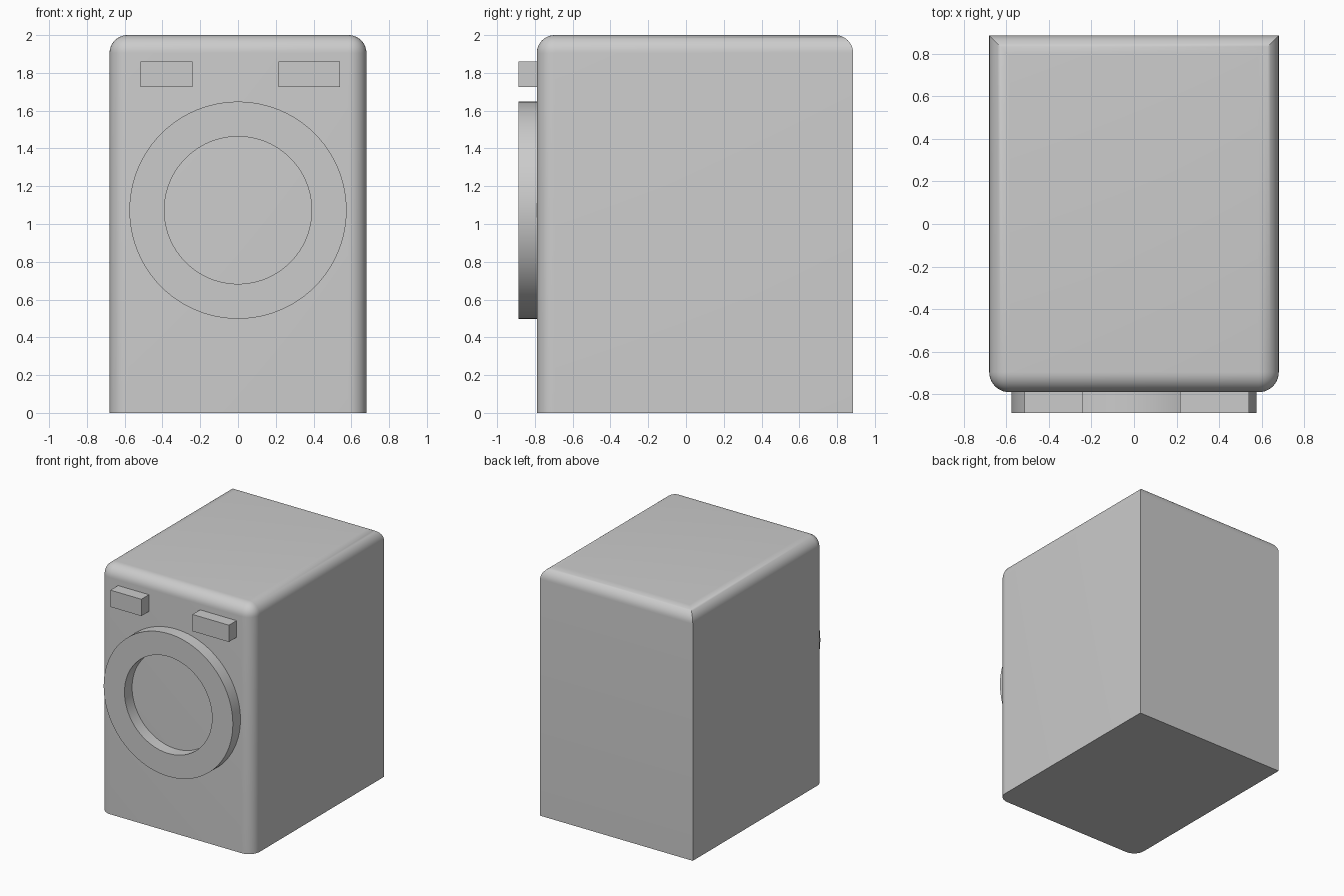
import bpy
import bmesh
from math import pi, radians
from mathutils import Matrix, Vector

cube = bpy.data.objects.get("Cube")
if cube:
    bpy.data.objects.remove(cube, do_unlink=True)

grey = bpy.data.materials.new("plain grey")
grey.use_nodes = True
COLOUR = (0.6, 0.6, 0.6, 1)
grey.diffuse_color = COLOUR
grey.node_tree.nodes["Principled BSDF"].inputs["Base Color"].default_value = COLOUR

FRONT, BACK, PROUD = -0.79, 0.885, -0.887


def finish(name, bm, smooth=False):
    bmesh.ops.recalc_face_normals(bm, faces=bm.faces[:])
    mesh = bpy.data.meshes.new(name)
    bm.to_mesh(mesh)
    bm.free()
    mesh.materials.append(grey)
    obj = bpy.data.objects.new(name, mesh)
    bpy.context.collection.objects.link(obj)
    if smooth:
        bpy.ops.object.select_all(action='DESELECT')
        obj.select_set(True)
        bpy.context.view_layer.objects.active = obj
        bpy.ops.object.shade_smooth_by_angle(angle=radians(35))
    return obj


def box(low, high):
    bm = bmesh.new()
    low, high = Vector(low), Vector(high)
    size = Matrix.Diagonal((high - low).to_4d())
    bmesh.ops.create_cube(bm, size=1, matrix=Matrix.Translation((low + high) / 2) @ size)
    return bm


# Cabinet: top edges and front uprights rounded, back uprights and base sharp
bm = box((-0.68, FRONT, 0), (0.68, BACK, 2))
rounded = []
for e in bm.edges:
    mid = (e.verts[0].co + e.verts[1].co) / 2
    on_top = mid.z > 1.9
    front_upright = abs(mid.z - 1) < 0.1 and mid.y < FRONT + 0.1
    if on_top or front_upright:
        rounded.append(e)
bmesh.ops.bevel(bm, geom=rounded, offset=0.095, offset_type='OFFSET',
                segments=10, profile=0.5, affect='EDGES')
finish("cabinet", bm, smooth=True)

# Door ring: rectangular section spun about the door axis
bm = bmesh.new()
section = [(0.39, FRONT + 0.01), (0.39, PROUD), (0.575, PROUD), (0.575, FRONT + 0.01)]
verts = [bm.verts.new((r, y, 1.073)) for r, y in section]
edges = [bm.edges.new((verts[i], verts[(i + 1) % 4])) for i in range(4)]
bmesh.ops.spin(bm, geom=verts + edges, cent=(0, 0, 1.073), axis=(0, 1, 0),
               angle=2 * pi, steps=96, use_merge=True)
bmesh.ops.remove_doubles(bm, verts=bm.verts[:], dist=0.0005)
finish("door_ring", bm, smooth=True)

# Detergent drawer and control panel blocks
for name, x0, x1 in (("detergent_drawer", -0.515, -0.24), ("control_panel", 0.215, 0.54)):
    finish(name, box((x0, PROUD, 1.725), (x1, FRONT + 0.01, 1.86)))
